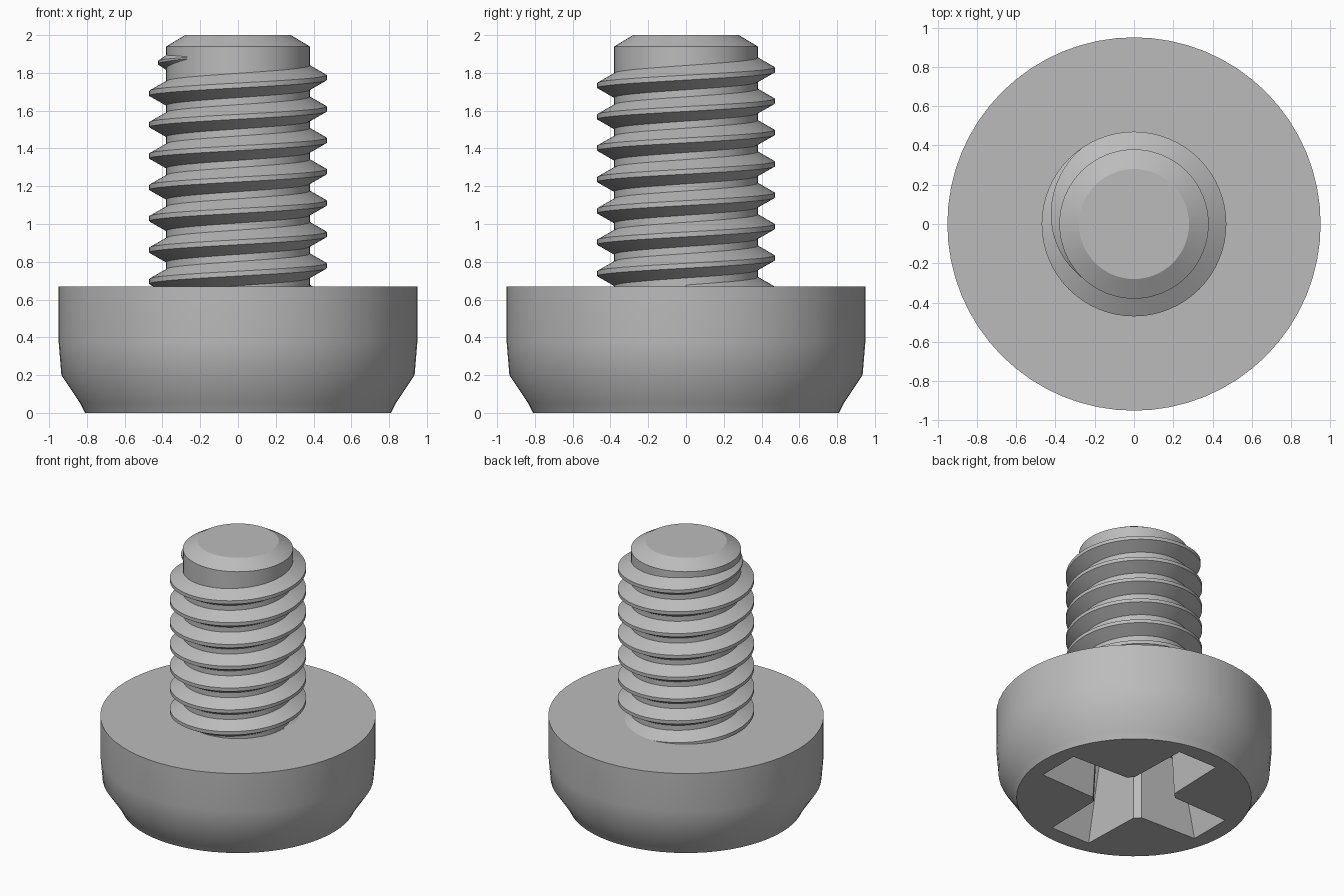
import bpy, bmesh
from math import sin, cos, tau, radians

if "Cube" in bpy.data.objects:
    bpy.data.objects.remove(bpy.data.objects["Cube"], do_unlink=True)

steel = bpy.data.materials.new("steel_grey")
steel.use_nodes = True
GREY = (0.5, 0.5, 0.5, 1)
steel.diffuse_color = GREY
steel.node_tree.nodes["Principled BSDF"].inputs["Base Color"].default_value = GREY


def loft(name, rings):
    """Skin a list of closed rings and cap both ends."""
    bm = bmesh.new()
    loops = [[bm.verts.new(p) for p in ring] for ring in rings]
    n = len(loops[0])
    for a, b in zip(loops, loops[1:]):
        for i in range(n):
            j = (i + 1) % n
            bm.faces.new((a[i], a[j], b[j], b[i]))
    bm.faces.new(loops[0][::-1])
    bm.faces.new(loops[-1])
    bmesh.ops.recalc_face_normals(bm, faces=bm.faces)
    mesh = bpy.data.meshes.new(name)
    bm.to_mesh(mesh)
    bm.free()
    mesh.materials.append(steel)
    ob = bpy.data.objects.new(name, mesh)
    bpy.context.collection.objects.link(ob)
    return ob


def activate(ob):
    bpy.ops.object.select_all(action='DESELECT')
    ob.select_set(True)
    bpy.context.view_layer.objects.active = ob


def smooth(ob, angle):
    activate(ob)
    bpy.ops.object.shade_smooth_by_angle(angle=radians(angle))


def lathe(name, profile, sides=64):
    return loft(name, [[(r * cos(tau * i / sides), r * sin(tau * i / sides), z)
                        for i in range(sides)] for r, z in profile])


def cross_ring(reach, half, inner, z):
    """Four-armed outline with small bevels in the inner corners."""
    ring = []
    for q in range(4):
        c, s = cos(q * tau / 4), sin(q * tau / 4)
        corner = [(reach, -half), (reach, half), (inner + 0.02, inner - 0.02),
                  (inner - 0.02, inner + 0.02)]
        ring += [(x * c - y * s, x * s + y * c, z) for x, y in corner]
    return ring


# Head with a rounded-off lower rim
head = lathe("head", [(0.81, 0), (0.835, 0.05), (0.935, 0.2), (0.95, 0.38), (0.95, 0.67)])

# Tapered cross recess for the driver
cutter = loft("recess_cutter", [cross_ring(0.69, 0.165, 0.2, -0.03),
                                cross_ring(0.54, 0.14, 0.18, 0.55)])
cutter.hide_render = True
cut = head.modifiers.new("recess", 'BOOLEAN')
cut.operation = 'DIFFERENCE'
cut.solver = 'EXACT'
cut.object = cutter
activate(head)
bpy.ops.object.modifier_apply(modifier=cut.name)
bpy.data.objects.remove(cutter, do_unlink=True)
smooth(head, 35)

# Shank with a chamfered tip
shank = lathe("shank", [(0.38, 0.62), (0.38, 1.94), (0.28, 2.0)])
smooth(shank, 28)

# Helical thread, fading out near the tip
PITCH, STEPS, TURNS = 0.166, 64, 7
CORE, DEPTH = 0.38, 0.09
sections = []
for k in range(TURNS * STEPS + 41):
    turn = k / STEPS - TURNS
    fade = min(1, max(0.02, (0.625 - turn) / 0.278))
    z = 1.775 + PITCH * turn
    a = turn * tau
    shape = [(CORE - 0.01, -0.07), (CORE + DEPTH * fade, -0.013),
             (CORE + DEPTH * fade, 0.013), (CORE - 0.01, 0.07)]
    sections.append([(r * cos(a), r * sin(a), z + h * (0.3 + 0.7 * fade))
                     for r, h in shape])
thread = loft("thread", sections)
smooth(thread, 30)
